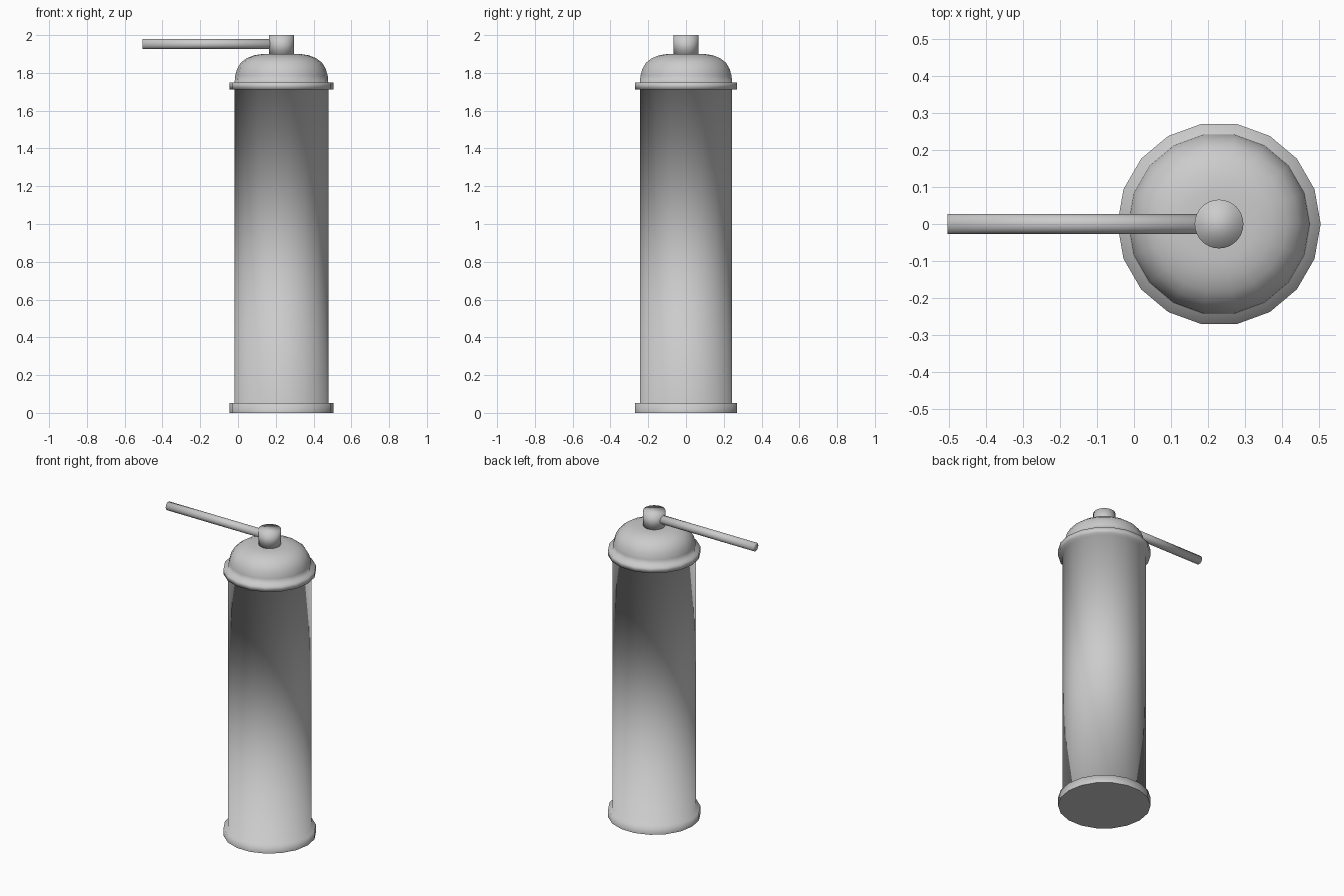
import bpy
import bmesh
import math
from mathutils import Matrix

if "Cube" in bpy.data.objects:
    bpy.data.objects.remove(bpy.data.objects["Cube"], do_unlink=True)

grey = bpy.data.materials.new("plain_grey")
grey.use_nodes = True
COLOUR = (0.6, 0.6, 0.6, 1)
grey.diffuse_color = COLOUR
grey.node_tree.nodes["Principled BSDF"].inputs["Base Color"].default_value = COLOUR

AXIS_X = 0.23


def lathe(name, profile, sides, matrix, flat_base=False):
    """Turn a (radius, height) profile around z, then close both ends."""
    bm = bmesh.new()
    rings = []
    for r, z in profile:
        rings.append([bm.verts.new((r * math.cos(i * math.tau / sides),
                                    r * math.sin(i * math.tau / sides), z))
                      for i in range(sides)])
    for low, high in zip(rings, rings[1:]):
        for i in range(sides):
            j = (i + 1) % sides
            bm.faces.new((low[i], low[j], high[j], high[i]))
    base = bm.faces.new(rings[0][::-1])
    bm.faces.new(rings[-1])
    for face in bm.faces:
        face.smooth = True
    if flat_base:
        base.smooth = False
        for edge in base.edges:
            edge.smooth = False
    bm.transform(matrix)
    mesh = bpy.data.meshes.new(name)
    bm.to_mesh(mesh)
    bm.free()
    mesh.materials.append(grey)
    obj = bpy.data.objects.new(name, mesh)
    bpy.context.collection.objects.link(obj)
    return obj


upright = Matrix.Translation((AXIS_X, 0, 0))

# Can: base rim, tall wall, upper rim and domed shoulder in one smooth skin
can = [(0.275, 0), (0.275, 0.052), (0.248, 0.052),
       (0.248, 1.713), (0.275, 1.713), (0.275, 1.75), (0.248, 1.75),
       (0.245, 1.785), (0.235, 1.82), (0.216, 1.853), (0.185, 1.877),
       (0.145, 1.893), (0.1, 1.9), (0.05, 1.9)]
lathe("can_body", can, 18, upright, flat_base=True)

# Spray button on top
lathe("nozzle", [(0.066, 1.89), (0.066, 2.0)], 32, upright)

# Thin straw running from the button towards -x
along_x = Matrix.Translation((AXIS_X, 0, 1.953)) @ Matrix.Rotation(-math.pi / 2, 4, 'Y')
lathe("straw", [(0.027, 0), (0.027, AXIS_X + 0.505)], 16, along_x)
